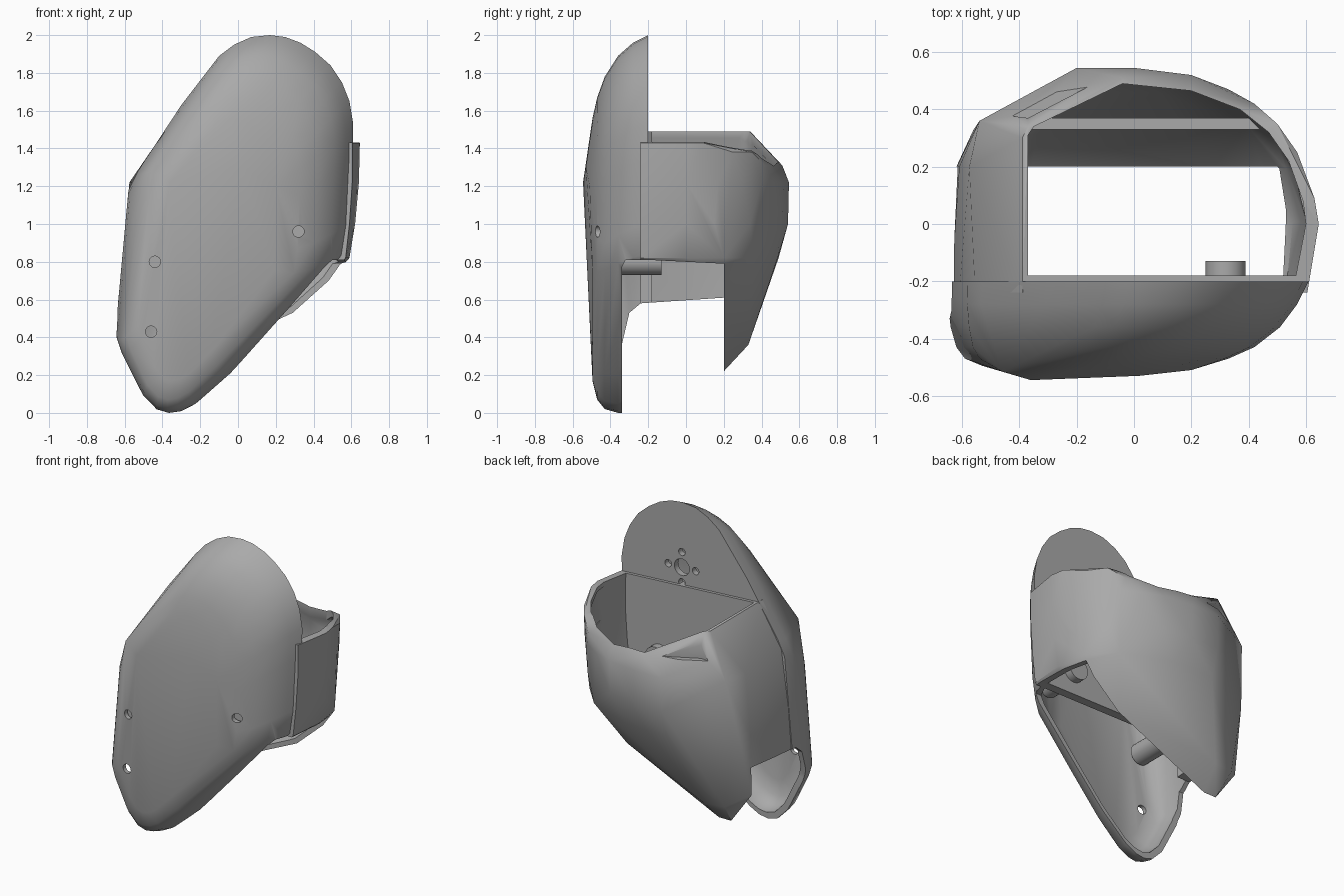
import bpy
import bmesh
from math import cos, sin, pi, radians
from mathutils import Vector

default_cube = bpy.data.objects.get("Cube")
if default_cube:
    bpy.data.objects.remove(default_cube, do_unlink=True)

grey = bpy.data.materials.new("plain grey")
grey.use_nodes = True
shade = (.4, .4, .4, 1)
grey.diffuse_color = shade
grey.node_tree.nodes["Principled BSDF"].inputs["Base Color"].default_value = shade


def hull(name, points):
    """Object made from the convex hull of the points."""
    bm = bmesh.new()
    for point in points:
        bm.verts.new(point)
    bmesh.ops.convex_hull(bm, input=bm.verts)
    loose = [v for v in bm.verts if not v.link_faces]
    bmesh.ops.delete(bm, geom=loose, context='VERTS')
    bmesh.ops.dissolve_limit(bm, angle_limit=radians(.5), verts=bm.verts, edges=bm.edges)
    bmesh.ops.recalc_face_normals(bm, faces=bm.faces)
    mesh = bpy.data.meshes.new(name)
    bm.to_mesh(mesh)
    bm.free()
    mesh.materials.append(grey)
    obj = bpy.data.objects.new(name, mesh)
    bpy.context.collection.objects.link(obj)
    return obj


def rod(name, x, z, radius, y_front, y_back, sides=24):
    """Cylinder that runs from front to back."""
    angles = [2 * pi * i / sides for i in range(sides)]
    return hull(name, [(x + radius * cos(a), y, z + radius * sin(a))
                       for a in angles for y in (y_front, y_back)])


def upright(name, polygon, bottom, top):
    return hull(name, [(x, y, z) for x, y in polygon for z in (bottom, top)])


def sideways(name, polygon, x_low, x_high):
    return hull(name, [(x, y, z) for y, z in polygon for x in (x_low, x_high)])


def shrink(points, centre, factors):
    centre = Vector(centre)
    return [centre + (Vector(p) - centre) * Vector(factors) for p in points]


def activate(obj):
    bpy.ops.object.select_all(action='DESELECT')
    obj.select_set(True)
    bpy.context.view_layer.objects.active = obj


def cut(obj, cutters):
    """Subtract every cutter, then remove it."""
    activate(obj)
    for cutter in cutters:
        cutter.hide_render = True
        modifier = obj.modifiers.new("cut", 'BOOLEAN')
        modifier.operation = 'DIFFERENCE'
        modifier.solver = 'EXACT'
        modifier.object = cutter
        bpy.ops.object.modifier_apply(modifier=modifier.name)
        bpy.data.objects.remove(cutter, do_unlink=True)


def smooth(obj, degrees=35):
    activate(obj)
    bpy.ops.object.shade_smooth_by_angle(angle=radians(degrees))


def window_cutters():
    """Gap between the front and rear shells, lower through the right wall."""
    high = [(-.34, -.2), (-.34, .77), (-.32, .81), (-.2, .81), (.2, .79), (.2, -.2)]
    low = [(-.34, -.2), (-.34, .36), (-.3, .53), (-.24, .58), (.2, .61), (.2, -.2)]
    return [sideways("window_cutter", high, -.54, .9),
            sideways("right_window_cutter", low, -.9, -.5)]


# Front shell: one outline, fitted to smaller frames towards the front
outline = [(.17, 2), (.25, 1.99), (.33, 1.96), (.41, 1.91), (.49, 1.84), (.55, 1.75),
           (.59, 1.65), (.61, 1.53), (.607, 1.35), (.59, 1), (.565, .84), (.5, .77),
           (.25, .49), (0, .22), (-.2, .05), (-.28, .01), (-.35, 0), (-.42, .02),
           (-.5, .1), (-.62, .33), (-.65, .42), (-.58, 1.18), (-.53, 1.28), (-.3, 1.63),
           (-.1, 1.89), (-.02, 1.95), (.07, 1.99)]
left, right, height = .61, -.65, 2
frames = [(-.2, -.65, .61, 0, 2), (-.28, -.65, .57, 0, 1.96), (-.36, -.64, .51, 0, 1.89),
          (-.43, -.62, .42, .02, 1.78), (-.47, -.59, .33, .07, 1.67),
          (-.495, -.53, .22, .17, 1.56)]
front_points = []
for y, x_low, x_high, z_low, z_high in frames:
    for x, z in outline:
        u = (x - right) / (left - right)
        front_points.append((x_low + u * (x_high - x_low), y,
                             z_low + z / height * (z_high - z_low)))
front_points += [(-.36, -.545, 1.22), (-.46, -.515, 1.28), (.02, -.53, 1.3), (.2, -.51, 1.2)]

front_shell = hull("front_shell", front_points)
cavity = [(p.x, -.24 if p.y > -.21 else p.y, p.z)
          for p in shrink(front_points, (-.1, -.2, .95), (.94, .92, .96))]
cut(front_shell, [hull("front_cavity", cavity)] + window_cutters())

# Mounting holes in the upper plate and screw holes in the front face
hub_x, hub_z, spread = .17, 1.57, .1
mounts = [(hub_x, hub_z, .055)]
mounts += [(hub_x + spread * cos(a), hub_z + spread * sin(a), .024)
           for a in (0, pi / 2, pi, -pi / 2)]
screws = [(-.44, .8), (-.46, .43), (.32, .96)]
cut(front_shell, [rod("mount_hole", x, z, r, -.3, -.1) for x, z, r in mounts]
    + [rod("screw_hole", x, z, .03, -.7, -.36) for x, z in screws])
smooth(front_shell)

# Rear body: hull through a few level rings, open at the top
rings = {
    1.49: [(-.39, -.24), (-.39, .3), (-.37, .34)],
    1.43: [(.605, -.24), (.645, 0), (.63, .09)],
    1.38: [(.57, .25), (.5, .35)],
    1.31: [(-.04, .51), (.42, .42)],
    1.22: [(-.555, -.24), (-.575, .2), (-.54, .36), (-.2, .545), (0, .545), (.2, .52),
           (.33, .47), (.44, .4), (.53, .3), (.6, .17), (.64, 0), (.605, -.24)],
    1: [(-.2, .54), (0, .54), (.2, .505), (.48, .34), (.59, .15), (.62, 0), (.59, -.24)],
    .82: [(.57, -.24), (.59, 0), (.565, .2), (.42, .36), (.1, .485), (-.2, .49),
          (-.56, .33), (-.61, .2), (-.61, -.24)],
    .7: [(.48, .2)],
    .53: [(.29, .2), (.28, -.24)],
    .43: [(-.62, .2), (-.64, -.24)],
    .36: [(-.36, .33), (-.5, .31)],
    .22: [(-.38, .2), (-.47, .2), (-.38, -.24)],
}
body_points = [(x, y, z) for z, ring in rings.items() for x, y in ring]
rear_body = hull("rear_body", body_points)
inside = [(p.x, max(p.y, -.18), p.z)
          for p in shrink(body_points, (0, .1, .9), (.94, .93, .95))]
opening = [(-.37, -.18), (-.37, .31), (-.35, .34), (-.04, .49), (.2, .465), (.37, .4),
           (.47, .32), (.54, .22), (.59, .08), (.6, 0), (.565, -.18)]
slot = [(-.45, .38), (-.37, .37), (-.12, .5), (-.14, .52)]
cut(rear_body, [hull("inside_cutter", inside),
                upright("opening_cutter", opening, 1.2, 1.8),
                upright("slot_cutter", slot, 1.33, 1.8)] + window_cutters())
smooth(rear_body)

# Cross beam low inside the rear shell
upright("cross_beam", [(-.5, .33), (-.5, .37), (.4, .37), (.44, .33)], 1, 1.06)

# Screw bosses behind the front shell
for name, x, z, y_front in (("left_boss", .32, .96, -.42), ("right_boss", -.44, .8, -.47)):
    boss = rod(name, x, z, .07, y_front, -.13)
    smooth(boss)
